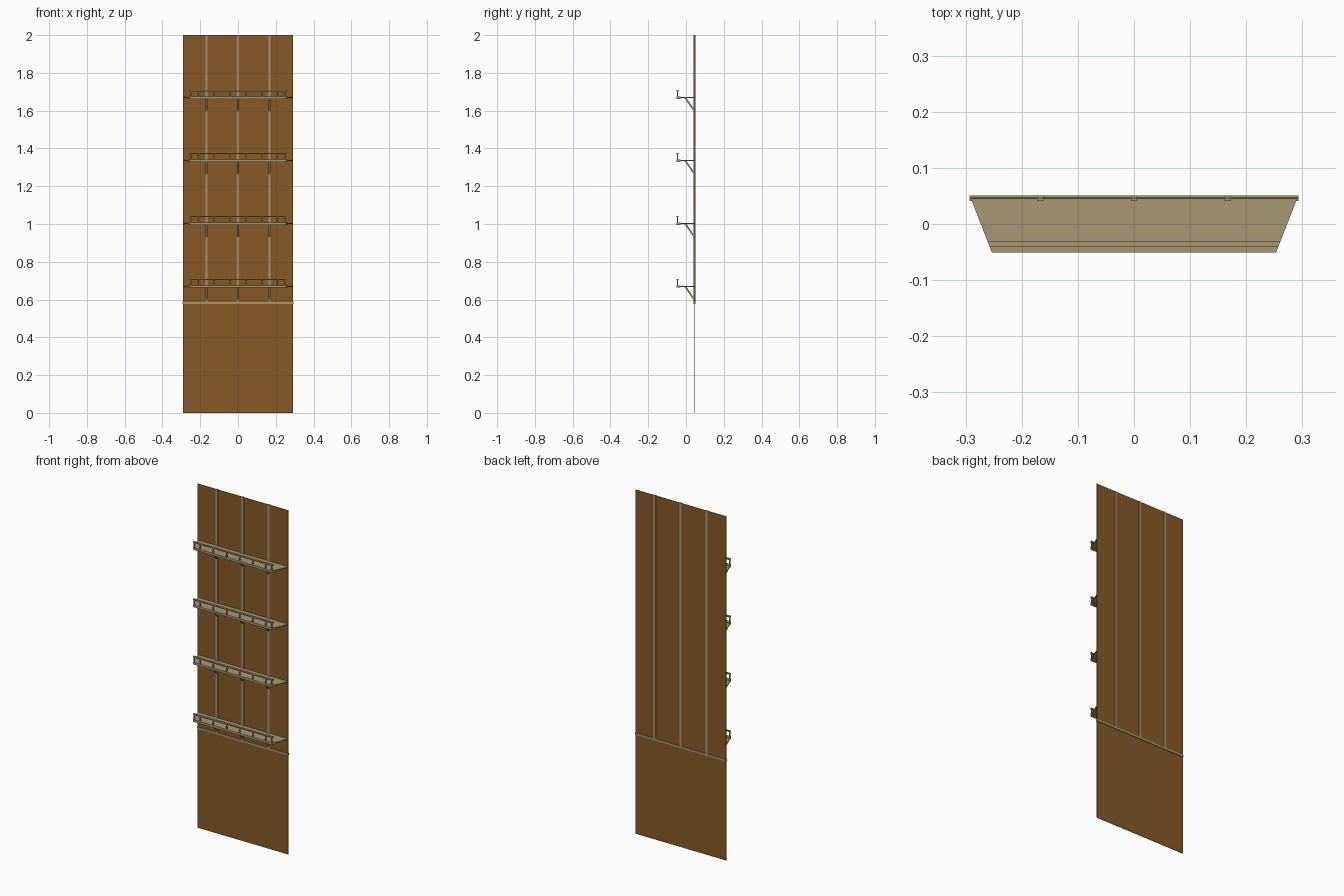
import bpy, bmesh

if "Cube" in bpy.data.objects:
    bpy.data.objects.remove(bpy.data.objects["Cube"])

def material(name, rgb):
    m = bpy.data.materials.new(name)
    m.diffuse_color = (*rgb, 1)
    m.use_nodes = True
    m.node_tree.nodes["Principled BSDF"].inputs["Base Color"].default_value = m.diffuse_color
    return m

BROWN = material("brown board", (0.242, 0.102, 0.019))
TAN = material("tan wood", (0.392, 0.309, 0.171))
PANEL_Y = 0.046

def prism(name, bottom, offset, mat):
    """Solid made by sweeping a polygon along an offset."""
    me = bpy.data.meshes.new(name)
    bm = bmesh.new()
    face = bm.faces.new([bm.verts.new(p) for p in bottom])
    ext = bmesh.ops.extrude_face_region(bm, geom=[face])
    verts = [g for g in ext["geom"] if isinstance(g, bmesh.types.BMVert)]
    bmesh.ops.translate(bm, verts=verts, vec=offset)
    if not any(f.is_valid and set(f.verts) == set(bm.verts[:len(bottom)]) for f in bm.faces):
        bm.verts.ensure_lookup_table()
        bmesh.ops.holes_fill(bm, edges=bm.edges[:])
    bmesh.ops.recalc_face_normals(bm, faces=bm.faces[:])
    bm.to_mesh(me)
    bm.free()
    me.materials.append(mat)
    ob = bpy.data.objects.new(name, me)
    bpy.context.collection.objects.link(ob)
    return ob

def box(name, x0, x1, y0, y1, z0, z1, mat):
    return prism(name, [(x0, y0, z0), (x1, y0, z0), (x1, y1, z0), (x0, y1, z0)],
                 (0, 0, z1 - z0), mat)

def half_width(y):
    # shelf narrows toward the front
    return 0.291 - (PANEL_Y - y) * 0.39

def tapered(name, y0, y1, z0, z1):
    a, b = half_width(y0), half_width(y1)
    return prism(name, [(-a, y0, z0), (a, y0, z0), (b, y1, z0), (-b, y1, z0)],
                 (0, 0, z1 - z0), TAN)

# back board
box("back_board", -0.291, 0.291, PANEL_Y - 0.001, PANEL_Y + 0.001, 0, 2, BROWN)

# battens running through the board
box("cross_batten", -0.293, 0.293, 0.041, 0.051, 0.577, 0.588, TAN)
BATTENS = (-0.167, 0, 0.167)
for x in BATTENS:
    box("upright_batten", x - 0.0055, x + 0.0055, 0.041, 0.051, 0.588, 2, TAN)

# four shelves with front beam, guard rail, posts and braces
for i in range(4):
    z = (i + 2) / 3
    tapered("shelf_plate", -0.045, PANEL_Y, z, z + 0.006)
    tapered("shelf_front_beam", -0.051, -0.030, z - 0.004, z + 0.009)
    tapered("guard_rail", -0.051, -0.039, z + 0.036, z + 0.042)
    for px in (0.042, 0.127, 0.21, 0.249):
        for s in (-1, 1):
            x = s * px
            box("guard_post", x - 0.003, x + 0.003, -0.048, -0.042, z + 0.008, z + 0.037, TAN)
    for x in BATTENS:
        prism("shelf_brace", [(x - 0.005, -0.008, z), (x - 0.005, 0.003, z),
                              (x - 0.005, 0.042, z - 0.057), (x - 0.005, 0.042, z - 0.072)],
              (0.01, 0, 0), TAN)
